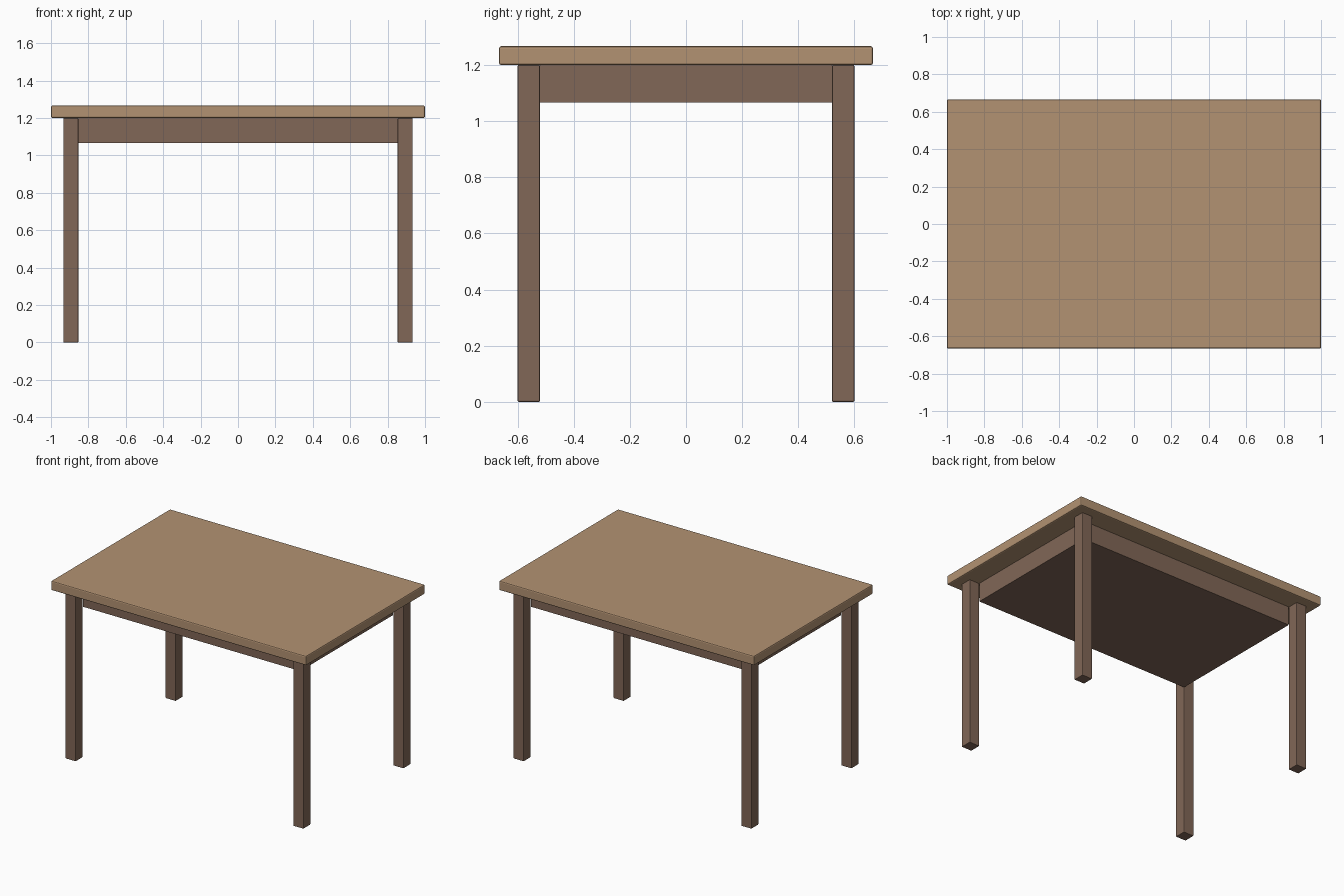
import bpy

if "Cube" in bpy.data.objects:
    bpy.data.objects.remove(bpy.data.objects["Cube"])


def material(name, rgb):
    mat = bpy.data.materials.new(name)
    mat.diffuse_color = (*rgb, 1)
    mat.use_nodes = True
    mat.node_tree.nodes["Principled BSDF"].inputs["Base Color"].default_value = mat.diffuse_color
    return mat


def box(name, size, center, mat, bevel=0.0):
    bpy.ops.mesh.primitive_cube_add(size=1, location=center)
    ob = bpy.context.object
    ob.name = name
    ob.scale = size
    bpy.ops.object.transform_apply(location=False, rotation=False, scale=True)
    ob.data.materials.append(mat)
    if bevel:
        mod = ob.modifiers.new("soft_edges", 'BEVEL')
        mod.width = bevel
        mod.segments = 2
    return ob


light_wood = material("light_wood", (0.45, 0.29, 0.17))
dark_wood = material("dark_wood", (0.22, 0.135, 0.095))

# Tabletop slab
box("tabletop", (2.0, 1.333, 0.067), (0, 0, 1.2335), light_wood, 0.008)

# Solid apron block between the inner corners of the legs
box("apron", (1.706, 1.04, 0.133), (0, 0, 1.1335), dark_wood)

# Four square legs
for row, sy in (("front", -1), ("back", 1)):
    for side, sx in (("left", -1), ("right", 1)):
        box(f"{row}_{side}_leg", (0.08, 0.08, 1.2),
            (sx * 0.893, sy * 0.56, 0.6), dark_wood, 0.004)
